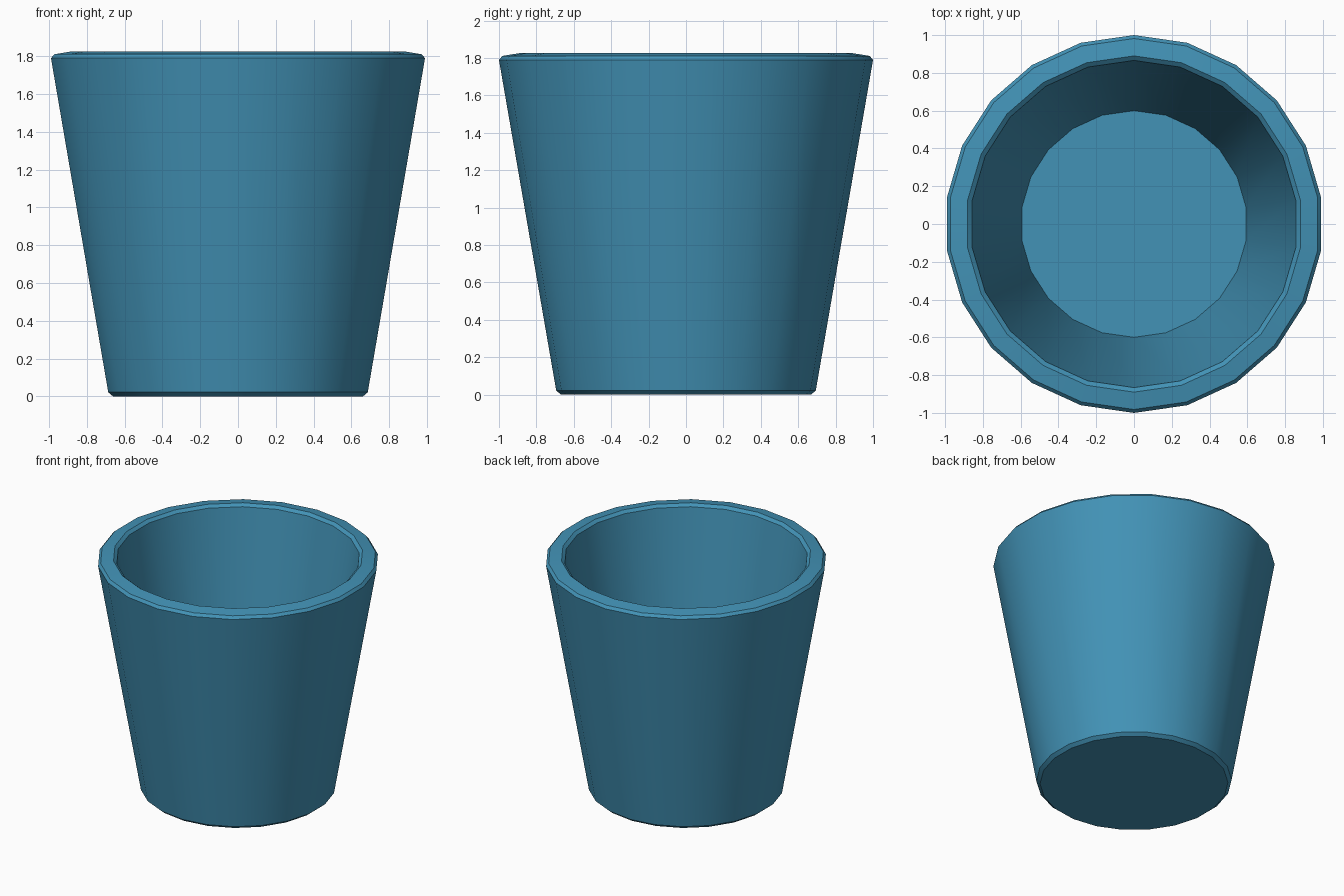
import bpy, bmesh
from math import sin, cos, pi

if "Cube" in bpy.data.objects:
    bpy.data.objects.remove(bpy.data.objects["Cube"])

SIDES = 22

# Cross-section (radius, height): underside, outer wall, tilted rim, inner wall, floor
PROFILE = [
    (0.668, 0.0), (0.694, 0.022),      # foot chamfer
    (1.0, 1.79), (0.982, 1.811),       # outer rim chamfer
    (0.89, 1.826), (0.866, 1.806),     # inner rim chamfer
    (0.60, 0.099),                     # inside floor edge
]

# Lathe the section into a tapered open cup
bm = bmesh.new()
rings = []
for r, z in PROFILE:
    rings.append([bm.verts.new((r * sin(2 * pi * i / SIDES), r * cos(2 * pi * i / SIDES), z))
                  for i in range(SIDES)])
for a, b in zip(rings, rings[1:]):
    for i in range(SIDES):
        j = (i + 1) % SIDES
        bm.faces.new((a[i], a[j], b[j], b[i]))

# Underside and inside floor
bm.faces.new(rings[0])
bm.faces.new(rings[-1])
bmesh.ops.recalc_face_normals(bm, faces=bm.faces)

mesh = bpy.data.meshes.new("cup")
bm.to_mesh(mesh)
bm.free()
cup = bpy.data.objects.new("cup", mesh)
bpy.context.collection.objects.link(cup)

# Blue finish
blue = bpy.data.materials.new("blue")
blue.diffuse_color = (0.055, 0.29, 0.47, 1)
blue.use_nodes = True
blue.node_tree.nodes["Principled BSDF"].inputs["Base Color"].default_value = blue.diffuse_color
mesh.materials.append(blue)

# Smooth walls, crisp chamfers
bpy.context.view_layer.objects.active = cup
cup.select_set(True)
bpy.ops.object.shade_smooth_by_angle(angle=pi / 6)
